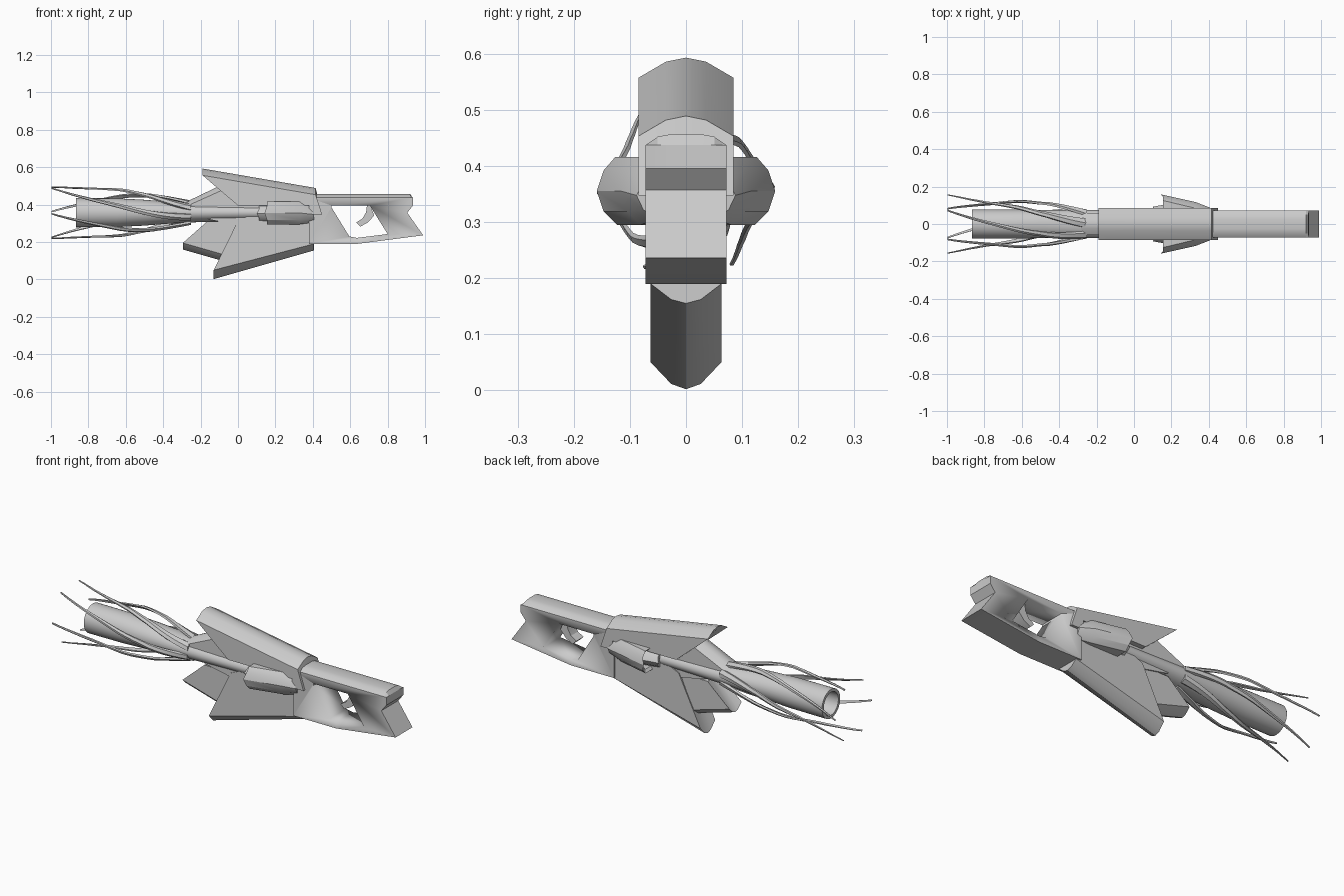
import bpy, bmesh
from math import sin, cos, pi, radians

if "Cube" in bpy.data.objects:
    bpy.data.objects.remove(bpy.data.objects["Cube"])

AXIS_Z = 0.357  # height of the barrel axis


def finish(name, bm, angle=28):
    bmesh.ops.recalc_face_normals(bm, faces=bm.faces)
    me = bpy.data.meshes.new(name)
    bm.to_mesh(me)
    bm.free()
    ob = bpy.data.objects.new(name, me)
    bpy.context.collection.objects.link(ob)
    bpy.ops.object.select_all(action='DESELECT')
    ob.select_set(True)
    bpy.context.view_layer.objects.active = ob
    bpy.ops.object.shade_smooth_by_angle(angle=radians(angle))
    return ob


def loft(name, rings, caps=True, closed=False):
    """Skin a list of equal-length point rings."""
    bm = bmesh.new()
    vs = [[bm.verts.new(p) for p in r] for r in rings]
    n = len(vs[0])
    pairs = list(zip(vs, vs[1:])) + ([(vs[-1], vs[0])] if closed else [])
    for a, b in pairs:
        for i in range(n):
            j = (i + 1) % n
            bm.faces.new((a[i], a[j], b[j], b[i]))
    if caps and not closed:
        bm.faces.new(vs[0])
        bm.faces.new(vs[-1])
    return finish(name, bm)


LEVELS = [(-1, 0), (-0.42, 0.8), (0, 1), (0.42, 0.8), (1, 0)]


def slab(name, poly, w, ridge=None, levels=LEVELS):
    """Side profile (x, z) spread over +-w; ridge moves chosen corners at the middle."""
    ridge = ridge or {}
    rings = []
    for ky, kr in levels:
        ring = []
        for i, (x, z) in enumerate(poly):
            dx, dz = ridge.get(i, (0, 0))
            ring.append((x + dx * kr, ky * w, z + dz * kr))
        rings.append(ring)
    return loft(name, rings)


FLAT = [(-1, 0), (1, 0)]

# Upper shell with peaked roof
slab("upper_shell",
     [(-0.19, 0.557), (0.415, 0.453), (0.45, 0.347), (0.38, 0.347), (0.38, 0.395), (0.0, 0.395)],
     0.085, {0: (0, 0.036), 1: (0, 0.036)})

# Inner body with sloping nose under the shell
slab("inner_body",
     [(-0.29, 0.385), (-0.09, 0.475), (0.39, 0.42), (0.39, 0.21), (0.0, 0.29), (-0.15, 0.32)],
     0.058, {0: (-0.02, 0.014), 1: (-0.02, 0.02)})

# Lower fins with keeled undersides
slab("lower_fin_front",
     [(-0.295, 0.195), (-0.165, 0.31), (0.02, 0.31), (-0.05, 0.125)],
     0.052, {0: (0, -0.035), 3: (0, -0.035)})
slab("lower_fin_rear",
     [(-0.13, 0.05), (0.0, 0.315), (0.1, 0.36), (0.40, 0.36), (0.405, 0.19)],
     0.063, {0: (0, -0.048), 4: (0, -0.035)})

# Stock with hand opening
stock = slab("stock",
             [(0.38, 0.19), (0.635, 0.19), (0.99, 0.236), (0.905, 0.357),
              (0.935, 0.395), (0.935, 0.437), (0.92, 0.437), (0.38, 0.437)],
             0.072, {5: (-0.002, 0.0), 6: (0, 0.02), 7: (0, 0.02)},
             [(-1, 0), (-0.7, 0.75), (-0.35, 1), (0.35, 1), (0.7, 0.75), (1, 0)])
cutter = slab("opening_cutter",
              [(0.50, 0.395), (0.705, 0.395), (0.80, 0.243), (0.635, 0.222), (0.595, 0.23), (0.50, 0.385)],
              0.2, levels=FLAT)
cutter.hide_render = True
mod = stock.modifiers.new("opening", 'BOOLEAN')
mod.operation = 'DIFFERENCE'
mod.solver = 'EXACT'
mod.object = cutter
bpy.context.view_layer.objects.active = stock
bpy.ops.object.modifier_apply(modifier="opening")
bpy.data.objects.remove(cutter)

# Curved trigger
slab("trigger",
     [(0.69, 0.40), (0.685, 0.36), (0.665, 0.325), (0.632, 0.305), (0.655, 0.283),
      (0.695, 0.305), (0.728, 0.342), (0.705, 0.40)], 0.03, levels=FLAT)


# Barrel: round open muzzle flattening to an oval towards the rear
def oval(x, ry, rz, n=32):
    return [(x, ry * cos(2 * pi * i / n), AXIS_Z + rz * sin(2 * pi * i / n)) for i in range(n)]


loft("barrel", [oval(*r) for r in (
    (-0.55, 0.058, 0.058), (-0.865, 0.062, 0.062), (-0.865, 0.078, 0.078), (-0.65, 0.077, 0.077),
    (-0.5, 0.076, 0.069), (-0.3, 0.075, 0.053), (-0.1, 0.073, 0.048), (0.16, 0.07, 0.043))])


# Side pods: tapered fairings with recessed open front
def pod_ring(s, x, out, top, bot):
    mid = (top + bot) / 2
    pts = [(0.05, top), (out - 0.033, top), (out - 0.012, mid + (top - mid) * 0.6), (out, mid),
           (out - 0.012, mid - (top - mid) * 0.6), (out - 0.036, bot), (0.05, bot)]
    return [(x + (0.012 if z != mid else 0) * (x < 0.16), s * y, z) for y, z in pts]


for s, side in ((-1, "near"), (1, "far")):
    loft(f"side_pod_{side}", [pod_ring(s, *r) for r in (
        (0.20, 0.125, 0.398, 0.312), (0.155, 0.145, 0.402, 0.308), (0.142, 0.159, 0.416, 0.295),
        (0.33, 0.117, 0.416, 0.295), (0.405, 0.088, 0.39, 0.305))])
    loft(f"pod_intake_{side}", [pod_ring(s, *r) for r in (
        (0.10, 0.092, 0.393, 0.312), (0.22, 0.115, 0.393, 0.312))])


# Tendrils: thin ribbons spiralling forward around the barrel
def smooth_radius(t):
    keys = [(0, 0.055), (0.12, 0.075), (0.3, 0.108), (0.48, 0.127), (0.7, 0.128), (0.85, 0.138), (1, 0.156)]
    for (t0, r0), (t1, r1) in zip(keys, keys[1:]):
        if t <= t1:
            return r0 + (r1 - r0) * (t - t0) / (t1 - t0)
    return keys[-1][1]


for k in range(6):
    tip = radians(60 * k + 2)
    rings = []
    steps = 18
    for i in range(steps + 1):
        t = i / steps
        x = -0.25 - 0.748 * t
        a = tip + radians(85) * (1 - t)
        r = smooth_radius(t)
        half_w = 0.015 * (1 - t) + 0.004
        half_t = 0.007 * (1 - t) + 0.003
        wide = 1 + 0.3 * max(0, 1 - t * 3)   # follow the oval root
        ring = []
        for u, v in ((-1, -1), (1, -1), (1, 0.2), (0, 1), (-1, 0.2)):
            rad, tan = r + v * half_t, u * half_w
            ring.append((x, (rad * cos(a) - tan * sin(a)) * wide,
                         AXIS_Z + rad * sin(a) + tan * cos(a)))
        rings.append(ring)
    loft(f"tendril_{k + 1}", rings)
